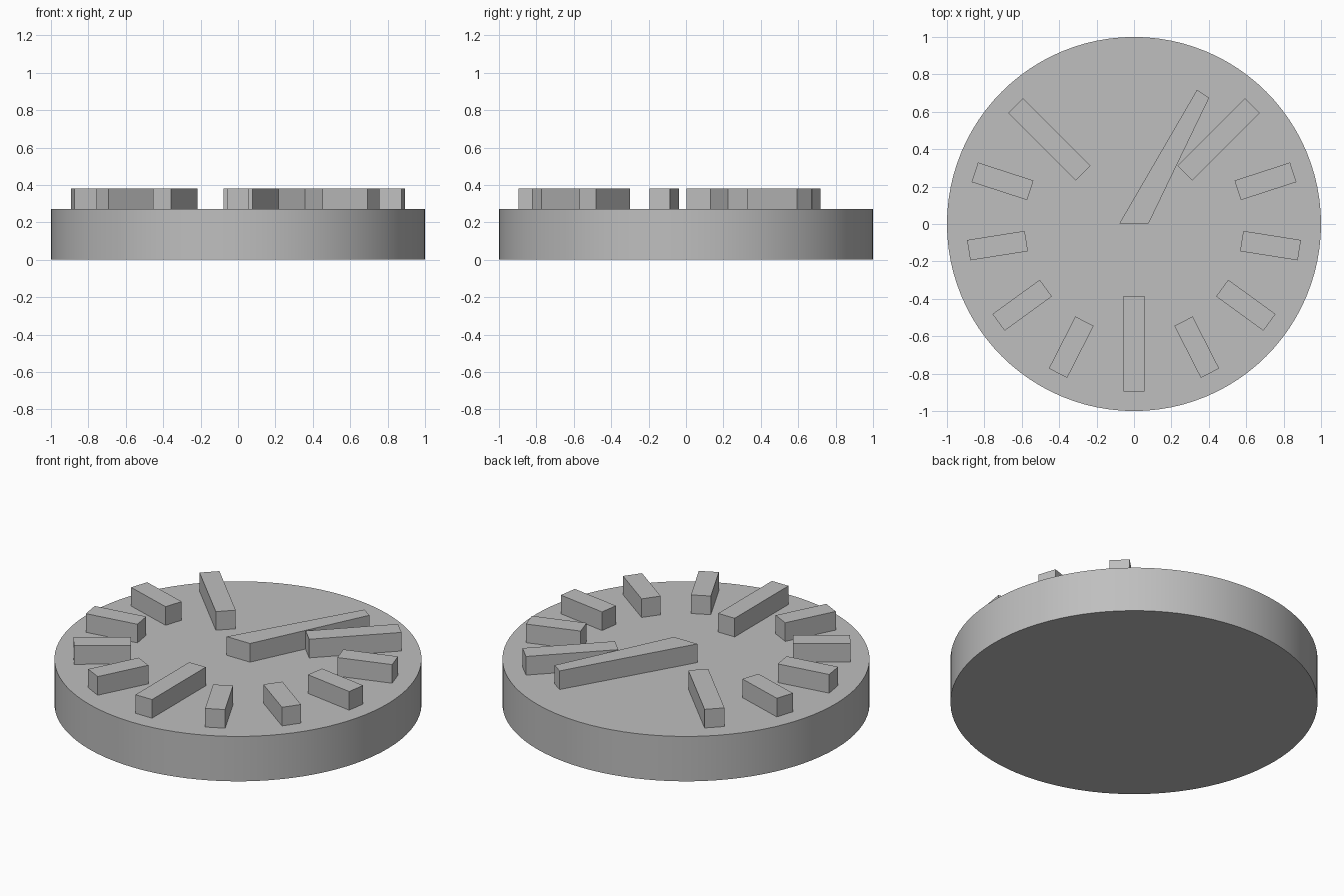
import bpy
import bmesh
from math import cos, sin, radians

cube = bpy.data.objects.get("Cube")
if cube:
    bpy.data.objects.remove(cube, do_unlink=True)

BASE_TOP, MARK_TOP = 0.27, 0.382
MARK_WIDTH = 0.11

# Single plain grey
grey = bpy.data.materials.new("plain grey")
grey.use_nodes = True
colour = (0.52, 0.52, 0.52, 1)
grey.diffuse_color = colour
grey.node_tree.nodes["Principled BSDF"].inputs["Base Color"].default_value = colour


def prism(name, outline, bottom, top):
    """Extrude a counter-clockwise xy outline between two heights."""
    bm = bmesh.new()
    face = bm.faces.new([bm.verts.new((x, y, bottom)) for x, y in outline])
    grown = bmesh.ops.extrude_face_region(bm, geom=[face], use_keep_orig=True)
    for v in grown["geom"]:
        if isinstance(v, bmesh.types.BMVert):
            v.co.z = top
    bmesh.ops.recalc_face_normals(bm, faces=bm.faces)
    mesh = bpy.data.meshes.new(name)
    bm.to_mesh(mesh)
    bm.free()
    mesh.materials.append(grey)
    obj = bpy.data.objects.new(name, mesh)
    bpy.context.collection.objects.link(obj)
    return obj


def mark(name, degrees, inner, outer=0.895):
    """A radial bar on the dial, pointing at the given angle."""
    c, s = cos(radians(degrees)), sin(radians(degrees))
    h = MARK_WIDTH / 2
    bar = [(inner, -h), (outer, -h), (outer, h), (inner, h)]
    prism(name, [(c * r - s * t, s * r + c * t) for r, t in bar], BASE_TOP, MARK_TOP)


# Round base
bpy.ops.mesh.primitive_cylinder_add(
    vertices=96, radius=1, depth=BASE_TOP, location=(0, 0, BASE_TOP / 2))
base = bpy.context.object
base.name = "dial_base"
base.data.materials.append(grey)
bpy.ops.object.shade_smooth_by_angle(angle=radians(30))

# Eleven scale marks: long at both ends and the middle, short between
for i in range(11):
    is_long = i % 5 == 0
    mark(f"{'long' if is_long else 'short'}_mark_{i}", 135 + 27 * i,
         0.384 if is_long else 0.583)

# Tapered pointer
prism("pointer", [(-0.078, 0.003), (0.078, 0.003), (0.402, 0.675), (0.337, 0.718)],
      BASE_TOP, MARK_TOP)
